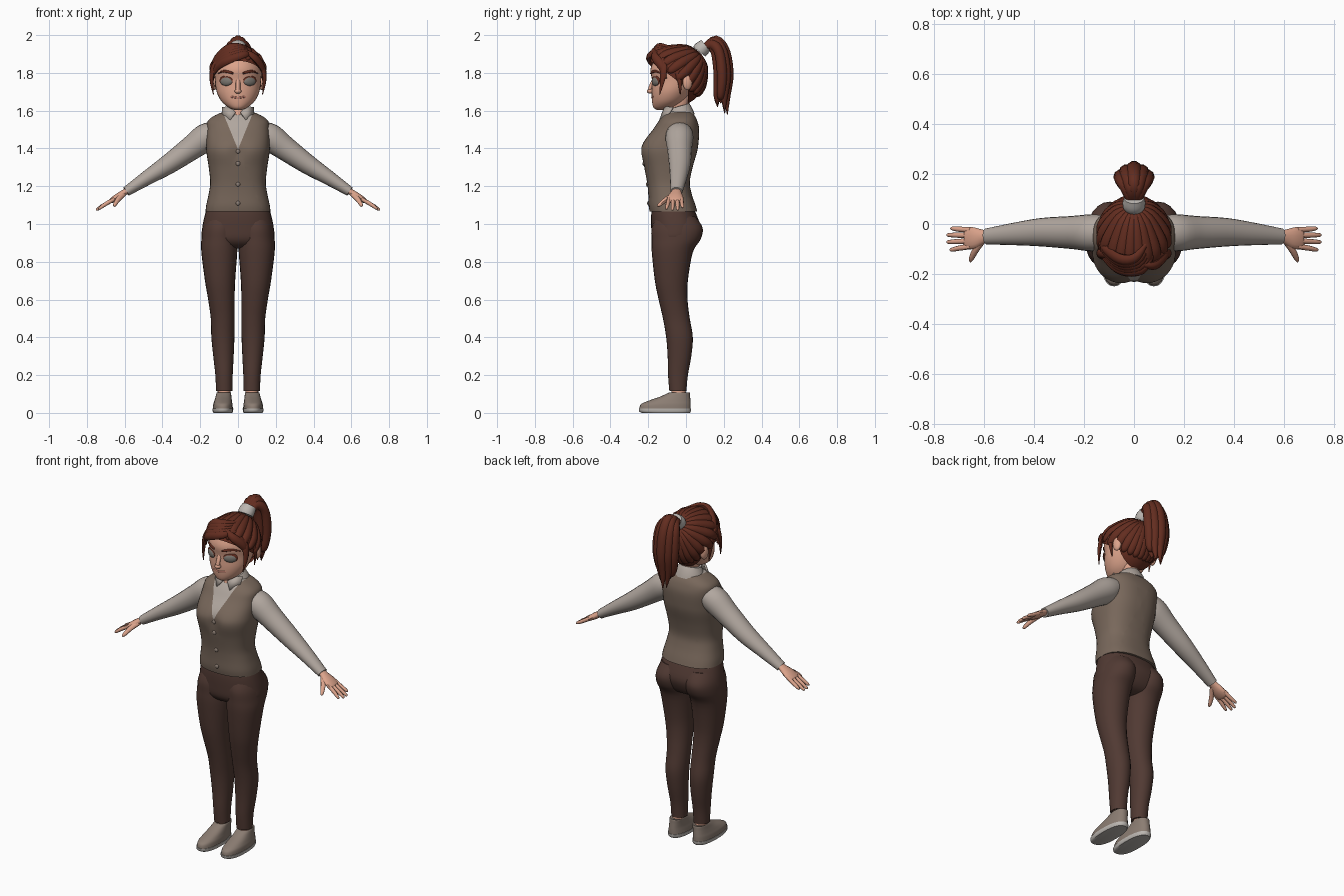
import bpy, bmesh, math
from mathutils import Vector, Matrix
from mathutils.bvhtree import BVHTree


def material(name, rgb):
    m = bpy.data.materials.new(name)
    m.diffuse_color = (*rgb, 1)
    return m


SKIN = material("skin", (0.72, 0.37, 0.26))
HAIR = material("auburn_hair", (0.125, 0.026, 0.014))
VEST = material("taupe_vest", (0.19, 0.138, 0.105))
SHIRT = material("pale_shirt", (0.44, 0.385, 0.345))
PANTS = material("brown_trousers", (0.082, 0.042, 0.033))
SHOE = material("shoe_grey", (0.26, 0.205, 0.17))
TRIM = material("light_trim", (0.5, 0.47, 0.44))
EYE = material("eye_grey", (0.2, 0.185, 0.165))
LIP = material("lip", (0.5, 0.2, 0.15))


def finish(name, bm, *mats):
    bmesh.ops.recalc_face_normals(bm, faces=bm.faces)
    me = bpy.data.meshes.new(name)
    bm.to_mesh(me)
    bm.free()
    for m in mats:
        me.materials.append(m)
    ob = bpy.data.objects.new(name, me)
    bpy.context.collection.objects.link(ob)
    return ob


def spline(keys, n=4):
    """Catmull-Rom through tuples of any length."""
    keys = [Vector(k) for k in keys]
    out = []
    for i in range(len(keys) - 1):
        p0, p1, p2 = keys[max(i - 1, 0)], keys[i], keys[i + 1]
        p3 = keys[min(i + 2, len(keys) - 1)]
        for j in range(n):
            t = j / n
            out.append(0.5 * (2 * p1 + (p2 - p0) * t + (2 * p0 - 5 * p1 + 4 * p2 - p3) * t * t
                              + (3 * p1 - p0 - 3 * p2 + p3) * t ** 3))
    return out + [keys[-1]]


def skin_rings(rings):
    bm = bmesh.new()
    vs = [[bm.verts.new(p) for p in r] for r in rings]
    n = len(vs[0])
    for a, b in zip(vs, vs[1:]):
        for i in range(n):
            bm.faces.new((a[i], a[(i + 1) % n], b[(i + 1) % n], b[i]))
    bm.faces.new(vs[0])
    bm.faces.new(vs[-1])
    return bm


def oval(n, power):
    for i in range(n):
        c, s = math.cos(math.tau * i / n), math.sin(math.tau * i / n)
        yield (math.copysign(abs(c) ** (2 / power), c), math.copysign(abs(s) ** (2 / power), s))


def stack(keys, sides=28, power=2.0, n=4):
    """Horizontal rings: (z, centre x, half width, front y, back y)."""
    rings = []
    for z, cx, rx, f, b in [tuple(k) for k in map(list, spline5(keys, n))]:
        rings.append([(cx + rx * c, (f + b) / 2 + (b - f) / 2 * s, z) for c, s in oval(sides, power)])
    return skin_rings(rings)


def spline5(keys, n):
    # split so that each half stays a plain short vector
    lo = spline([k[:3] for k in keys], n)
    hi = spline([k[3:] for k in keys], n)
    return [(*a, *b) for a, b in zip(lo, hi)]


HC = Vector((0, -0.05, 1.80))


def tube(name, keys, mat, side=None, sides=10, n=4):
    """Oval tube through (x, y, z, side radius, other radius); hair lies flat on the head."""
    pts = spline5(keys, n)
    pos = [Vector(p[:3]) for p in pts]
    rings = []
    for i, p in enumerate(pts):
        t = (pos[min(i + 1, len(pos) - 1)] - pos[max(i - 1, 0)]).normalized()
        s = Vector(side) if side else t.cross(pos[i] - HC)
        s = (s - t * s.dot(t)).normalized()
        u = t.cross(s)
        rings.append([pos[i] + s * c * p[3] + u * d * p[4] for c, d in oval(sides, 2)])
    return finish(name, skin_rings(rings), mat)


def ball(name, loc, rad, mat, turn=0):
    bm = bmesh.new()
    bmesh.ops.create_uvsphere(bm, u_segments=16, v_segments=10, radius=1)
    bm.transform(Matrix.Translation(loc) @ Matrix.Rotation(turn, 4, 'Z') @ Matrix.Diagonal((*rad, 1)))
    return finish(name, bm, mat)


def front_finder(ob):
    tree = BVHTree.FromPolygons([v.co for v in ob.data.vertices], [p.vertices for p in ob.data.polygons])
    return lambda x, z: tree.ray_cast(Vector((x, -1, z)), Vector((0, 1, 0)))[0].y


# Vest with the shirt showing in the neckline
bm = stack([(1.065, 0, .172, -.192, .06), (1.10, 0, .168, -.198, .05), (1.16, 0, .155, -.2, .03),
            (1.22, 0, .147, -.206, .02), (1.30, 0, .155, -.222, .035), (1.38, 0, .167, -.243, .058),
            (1.43, 0, .168, -.23, .066), (1.50, 0, .166, -.175, .07), (1.545, 0, .16, -.145, .06),
            (1.575, 0, .122, -.12, .045), (1.595, 0, .07, -.095, .025), (1.60, 0, .03, -.07, 0)],
           sides=40, power=2.5)
for v in bm.verts:  # slight hollow between the sides of the chest
    if v.co.y < -.1:
        v.co.y += .018 * math.exp(-(v.co.x / .035) ** 2 - ((v.co.z - 1.38) / .05) ** 2)
slope = .19 / .078
for s in (1, -1):
    bmesh.ops.bisect_plane(bm, geom=bm.verts[:] + bm.edges[:] + bm.faces[:], plane_co=(0, 0, 1.395),
                           plane_no=(s * slope, 0, -1))
for f in bm.faces:
    c = f.calc_center_median()
    f.material_index = int(c.y < -.04 and c.z - 1.395 > slope * abs(c.x))
vest = finish("vest", bm, VEST, SHIRT)
chest_y = front_finder(vest)
for i, z in enumerate((1.385, 1.32, 1.21, 1.11)):
    ball(f"button_{i}", (0, chest_y(0, z), z), (.012, .007, .012), SHOE)

# Trousers
finish("trouser_seat", stack([(1.10, 0, .16, -.175, .03), (1.05, 0, .175, -.184, .055),
                              (.98, 0, .189, -.184, .078), (.92, 0, .19, -.178, .06),
                              (.885, 0, .14, -.15, .03), (.87, 0, .06, -.11, -.01)], 32, 2.3), PANTS)

for s, tag in ((1, "left"), (-1, "right")):
    finish(f"{tag}_trouser_leg", stack(
        [(1.04, s * .085, .082, -.16, .05), (.98, s * .095, .092, -.182, .088), (.92, s * .098, .096, -.183, .078),
         (.85, s * .099, .095, -.181, .036), (.7, s * .095, .08, -.165, .01), (.6, s * .088, .07, -.145, .008),
         (.5, s * .081, .063, -.122, .02), (.4, s * .08, .061, -.105, .036), (.3, s * .077, .054, -.097, .028),
         (.2, s * .074, .046, -.095, .01), (.115, s * .073, .043, -.088, .002)], 24, 2.1), PANTS)
    finish(f"{tag}_ankle", stack([(.07, s * .074, .034, -.078, .006), (.13, s * .073, .034, -.076, -.004)], 16), SKIN)
    # Shoes
    finish(f"{tag}_shoe_sole", stack([(0, s * .08, .05, -.235, .02), (.008, s * .08, .054, -.248, .026),
                                      (.022, s * .08, .055, -.25, .027)], 28, 2.4, 2), TRIM)
    finish(f"{tag}_shoe", stack([(.02, s * .08, .053, -.247, .025), (.045, s * .08, .051, -.24, .025),
                                 (.062, s * .079, .047, -.205, .024), (.085, s * .077, .042, -.14, .022),
                                 (.108, s * .075, .038, -.088, .02), (.106, s * .075, .033, -.08, .012)],
                                28, 2.3), SHOE)
    # Sleeves and hands
    Y = (0, 1, 0)
    tube(f"{tag}_sleeve", [(s * .10, -.03, 1.495, .06, .05), (s * .165, -.035, 1.462, .074, .073),
                           (s * .25, -.034, 1.40, .066, .064), (s * .37, -.033, 1.315, .057, .052),
                           (s * .48, -.04, 1.245, .045, .039), (s * .592, -.05, 1.172, .032, .026)], SHIRT, Y, 20)
    tube(f"{tag}_palm", [(s * .57, -.05, 1.185, .022, .018), (s * .60, -.051, 1.168, .027, .017),
                         (s * .64, -.056, 1.142, .043, .018), (s * .672, -.058, 1.122, .042, .013),
                         (s * .68, -.058, 1.118, .03, .006)], SKIN, Y, 14)
    for i, (y0, y1, x1, z1) in enumerate(((-.024, -.018, .735, 1.085), (-.046, -.044, .75, 1.073),
                                          (-.068, -.072, .75, 1.072), (-.09, -.103, .738, 1.078))):
        tube(f"{tag}_finger_{i}", [(s * .655, y0, 1.133, .011, .011), (s * .70, (y0 + y1) / 2, 1.106, .0105, .0105),
                                   (s * (x1 - .008), y1, z1 + .007, .008, .008), (s * x1, y1, z1, .003, .003)],
             SKIN, Y, 8, 3)
    tube(f"{tag}_thumb", [(s * .605, -.062, 1.16, .015, .014), (s * .635, -.105, 1.13, .014, .013),
                          (s * .652, -.14, 1.102, .010, .010), (s * .656, -.152, 1.094, .003, .003)],
         SKIN, (1, 0, 0), 8, 3)
    # Collar flaps
    bm = bmesh.new()
    bm.faces.new([bm.verts.new((s * x, y, z)) for x, y, z in
                  ((.014, -.122, 1.592), (.045, -.108, 1.622), (.083, -.07, 1.617), (.08, -.10, 1.567),
                   (.04, -.137, 1.55))])
    flap = finish(f"{tag}_collar_flap", bm, SHIRT)
    mod = flap.modifiers.new("thickness", 'SOLIDIFY')
    mod.thickness, mod.offset = .01, 0

# Neck and collar
finish("neck", stack([(1.565, 0, .03, -.122, 0), (1.595, 0, .04, -.113, .01), (1.63, 0, .046, -.09, .015),
                      (1.68, 0, .05, -.09, .03)], 20), SKIN)
tube("collar", [(0, -.03, 1.565, .088, .078), (0, -.034, 1.585, .083, .074), (0, -.042, 1.615, .064, .066),
                (0, -.044, 1.622, .056, .058), (0, -.042, 1.615, .045, .045)], SHIRT, (1, 0, 0), 24, 2)

# Head
head = finish("head", stack([(1.604, 0, .018, -.155, -.11), (1.617, 0, .05, -.172, -.06), (1.65, 0, .088, -.18, -.01),
                             (1.70, 0, .113, -.182, .03), (1.76, 0, .122, -.18, .07), (1.82, 0, .124, -.188, .085),
                             (1.88, 0, .103, -.16, .06), (1.92, 0, .06, -.11, .02)], 32), SKIN)
face_y = front_finder(head)
tube("nose_bridge", [(0, -.172, 1.765, .012, .008), (0, -.188, 1.725, .012, .01), (0, -.194, 1.703, .013, .008)],
     SKIN, (1, 0, 0))
ball("nose_tip", (0, -.19, 1.703), (.018, .017, .013), SKIN)
tube("mouth", [(x, face_y(x, 1.668 + abs(x) * .15) + .001, 1.668 + abs(x) * .15, .004 if abs(x) < .03 else .002, .005)
               for x in (-.042, -.025, 0, .025, .042)], LIP, (0, 1, 0))
for s, tag in ((1, "left"), (-1, "right")):
    y = face_y(s * .062, 1.755)
    ball(f"{tag}_lashes", (s * .063, y + .003, 1.759), (.040, .010, .027), HAIR, s * .5)
    ball(f"{tag}_eye", (s * .062, y + .001, 1.755), (.036, .013, .024), EYE, s * .5)
    tube(f"{tag}_brow", [(s * x, face_y(s * x, z) - .001, z, .006, r) for x, z, r in
                         ((.025, 1.797, .005), (.05, 1.805, .007), (.08, 1.808, .006), (.104, 1.797, .002))],
         HAIR, (0, 1, 0), 8)
    ball(f"{tag}_ear", (s * .126, .008, 1.748), (.016, .026, .04), SKIN, s * .3)

# Hair cap trimmed along the hairline
def on_head(d, k=1.0):
    d = d.normalized() * k
    return HC + Vector((d.x * .140, d.y * .157, d.z * (.145 if d.z > 0 else .175)))


bm = bmesh.new()
bmesh.ops.create_uvsphere(bm, u_segments=32, v_segments=20, radius=1)
for v in bm.verts:
    v.co = on_head(v.co)
for co, no in (((0, -.2, 1.87), (0, .72, 1)), ((0, .01, 1.7), (0, 1, 0))):
    bmesh.ops.bisect_plane(bm, geom=bm.verts[:] + bm.edges[:] + bm.faces[:], plane_co=co, plane_no=no)
gone = [f for f in bm.faces if f.calc_center_median().y < .01
        and f.calc_center_median().z < 1.87 - .72 * (f.calc_center_median().y + .2)]
bmesh.ops.delete(bm, geom=gone, context='FACES')
finish("hair_cap", bm, HAIR)

# Locks combed from the hairline back to the tie
tie = Vector((0, .77, .66))
for i in range(22):
    a = math.tau * (i + .5) / 22
    d0 = Vector((math.sin(a), -math.cos(a), -.22 + .84 * math.cos(a))).normalized()
    keys = []
    for t, w in ((0, .006), (.12, .019), (.35, .024), (.65, .020), (1, .010)):
        p = on_head(d0.lerp(tie, t), 1.0 if t else .97)
        keys.append((*p, w, .013 if t else .004))
    tube(f"combed_lock_{i}", keys, HAIR, None, 8, 4)

# Swept fringe
for i in range(5):
    k = i * .022
    tube(f"fringe_lock_{i}", [(.075 - k * .3, -.125 + k * .5, 1.905 + k * .35, .008, .006),
                              (.03 - k * .3, -.185 + k * .55, 1.897 + k * .5, .021, .016),
                              (-.055, -.185 + k * .5, 1.868 + k * .7, .025, .018),
                              (-.115, -.135 + k * .4, 1.825 + k * .6, .019, .014),
                              (-.142, -.10 + k * .4, 1.76 + k * .6, .004, .004)], HAIR, None, 8)
tube("fringe_side_lock", [(.04, -.165, 1.915, .01, .008), (.085, -.165, 1.885, .022, .015),
                          (.125, -.13, 1.835, .022, .014), (.142, -.105, 1.77, .004, .004)], HAIR, None, 8)
for s, tag in ((1, "left"), (-1, "right")):
    tube(f"{tag}_temple_lock", [(s * .09, -.13, 1.885, .012, .01), (s * .13, -.12, 1.83, .021, .012),
                                (s * .139, -.125, 1.76, .014, .010), (s * .13, -.14, 1.685, .002, .002)], HAIR, None, 8)
    tube(f"{tag}_ear_lock", [(s * .125, -.06, 1.84, .018, .012), (s * .138, -.035, 1.77, .014, .009),
                             (s * .13, -.03, 1.685, .002, .002)], HAIR, None, 8)

# Hair tie and ponytail
tube("hair_tie", [(0, .07, 1.912, .044, .040), (0, .082, 1.926, .046, .042), (0, .105, 1.945, .041, .037)],
     TRIM, (1, 0, 0), 20)
for i, (x, dy, zend, top) in enumerate(((0, .014, 1.58, 1.972), (.03, .0, 1.60, 1.965), (-.03, .0, 1.585, 1.965),
                                        (.052, -.02, 1.66, 1.95), (-.052, -.02, 1.64, 1.95),
                                        (.022, -.038, 1.63, 1.945), (-.022, -.038, 1.62, 1.94))):
    tube(f"ponytail_lock_{i}", [(x * .3, .09, 1.93, .018, .016), (x * .5, .15 + dy * .6, top, .026, .027),
                                (x * .9, .195 + dy, 1.91, .030, .027), (x, .211 + dy, 1.79, .030, .028),
                                (x * .8, .203 + dy, 1.68, .021, .020), (x * .5, .205 + dy, zend, .002, .002)],
         HAIR, (1, 0, 0), 10)

# Smooth shading with crisp edges
for ob in bpy.context.collection.objects:
    ob.select_set(True)
    bpy.context.view_layer.objects.active = ob
bpy.ops.object.shade_smooth_by_angle(angle=math.radians(45))
